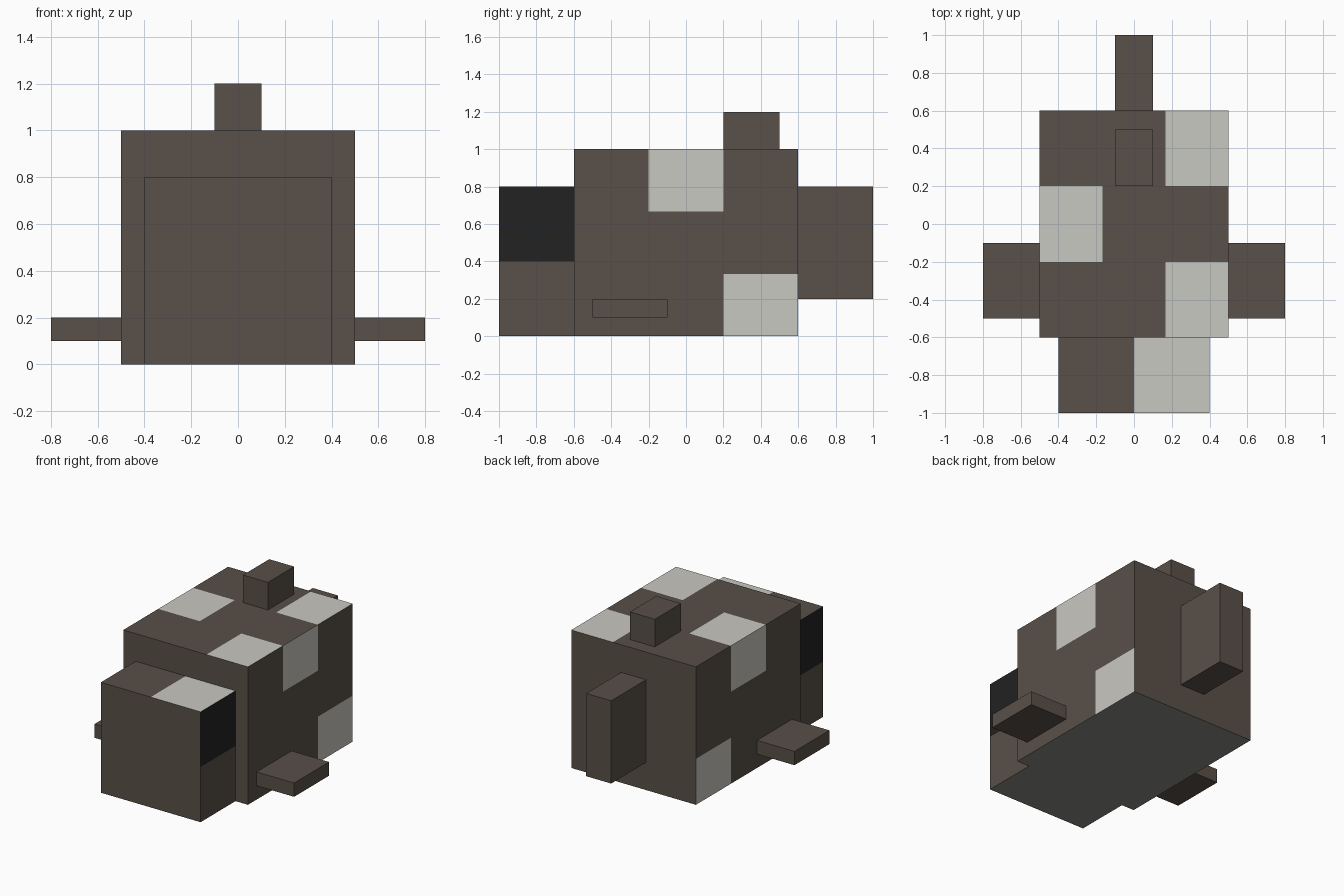
import bpy, bmesh
from mathutils import Vector

default = bpy.data.objects.get("Cube")
if default:
    bpy.data.objects.remove(default, do_unlink=True)


def make_material(name, rgb):
    mat = bpy.data.materials.new(name)
    mat.use_nodes = True
    mat.diffuse_color = (*rgb, 1)
    bsdf = next(n for n in mat.node_tree.nodes if n.type == 'BSDF_PRINCIPLED')
    bsdf.inputs["Base Color"].default_value = (*rgb, 1)
    return mat


MATERIALS = [
    make_material("brown", (0.100, 0.080, 0.065)),
    make_material("pale_grey", (0.584, 0.578, 0.539)),
    make_material("black", (0.016, 0.016, 0.016)),
    make_material("belly_grey", (0.25, 0.26, 0.23)),
]
BROWN, PALE, BLACK, BELLY = range(4)


def box(name, low, high, cuts=(), rule=None):
    """Box between two corners, sliced at (axis, value) cuts, coloured by rule."""
    low, high = Vector(low), Vector(high)
    bm = bmesh.new()
    bmesh.ops.create_cube(bm, size=1)
    for v in bm.verts:
        v.co = (low + high) / 2 + v.co * (high - low)
    for axis, value in cuts:
        normal = Vector((0, 0, 0))
        normal[axis] = 1
        bmesh.ops.bisect_plane(bm, geom=bm.verts[:] + bm.edges[:] + bm.faces[:],
                               plane_co=normal * value, plane_no=normal)
    bm.normal_update()
    if rule:
        for f in bm.faces:
            f.material_index = rule(f.calc_center_median(), f.normal)
    mesh = bpy.data.meshes.new(name)
    bm.to_mesh(mesh)
    bm.free()
    for mat in MATERIALS:
        mesh.materials.append(mat)
    obj = bpy.data.objects.new(name, mesh)
    bpy.context.collection.objects.link(obj)
    return obj


def body_colour(c, n):
    middle = abs(c.y) < 0.2
    if n.z < -0.5:
        return BELLY
    if n.z > 0.5:  # staggered patches on the back
        patch = c.x < -1 / 6 if middle else c.x > 1 / 6
        return PALE if patch else BROWN
    if abs(n.x) > 0.5:  # flank patches, the same on both sides
        if (middle and c.z > 2 / 3) or (c.y > 0.2 and c.z < 1 / 3):
            return PALE
    return BROWN


def head_colour(c, n):
    if n.z < -0.5:
        return BELLY
    if n.z > 0.5 and c.x > 0:
        return PALE
    if abs(n.x) > 0.5 and c.z > 0.4:
        return BLACK
    return BROWN


# Body and head
box("body", (-0.5, -0.6, 0), (0.5, 0.6, 1),
    [(0, -1 / 6), (0, 1 / 6), (1, -0.2), (1, 0.2), (2, 1 / 3), (2, 2 / 3)], body_colour)
box("head", (-0.4, -1, 0), (0.4, -0.6, 0.8), [(0, 0), (2, 0.4)], head_colour)

# Fins and tail
box("top_fin", (-0.1, 0.2, 1), (0.1, 0.5, 1.2))
box("tail_fin", (-0.1, 0.6, 0.2), (0.1, 1, 0.8))
for name, x in (("left_fin", 0.65), ("right_fin", -0.65)):
    box(name, (x - 0.15, -0.5, 0.1), (x + 0.15, -0.1, 0.2))
